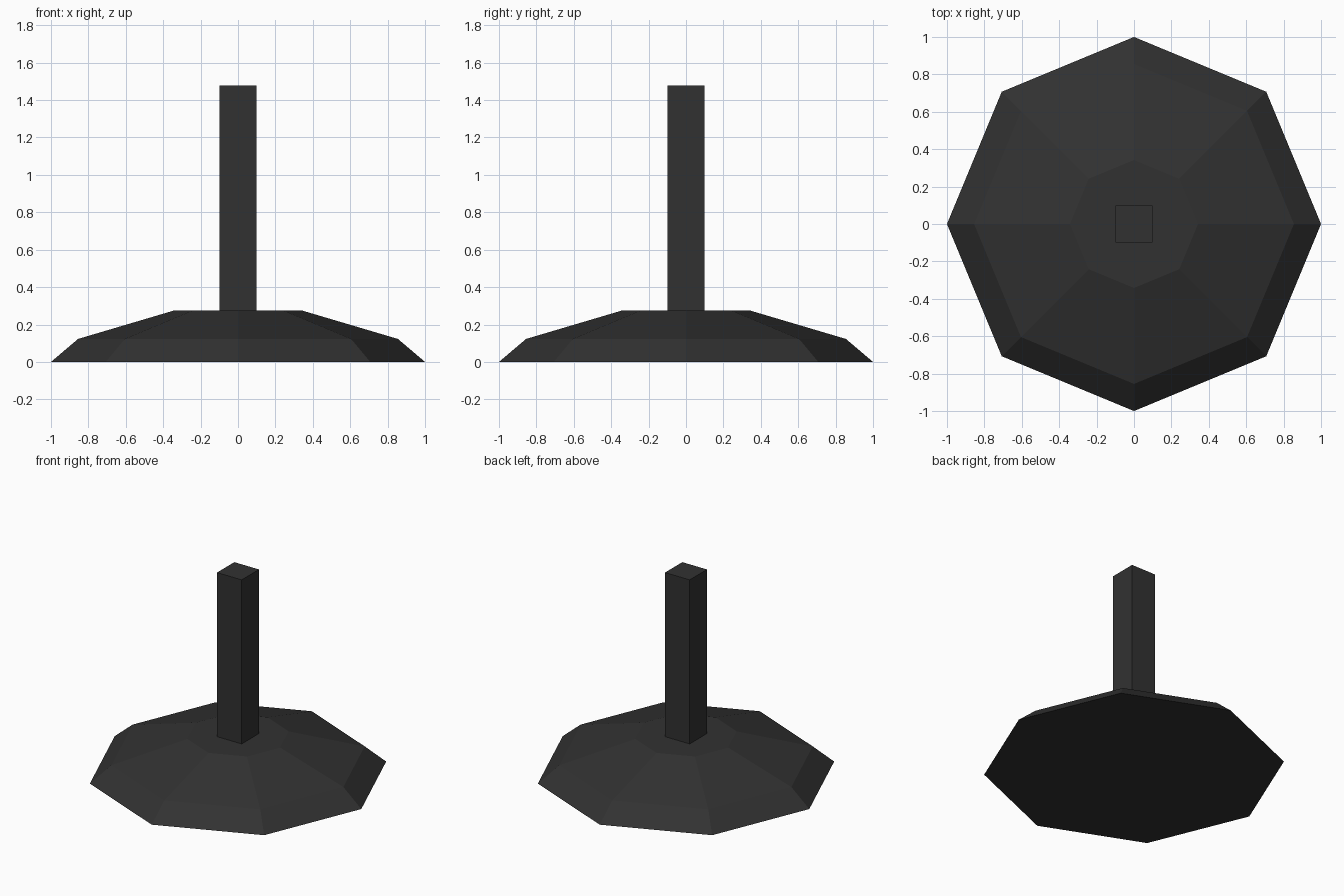
import bpy, bmesh, math

if "Cube" in bpy.data.objects:
    bpy.data.objects.remove(bpy.data.objects["Cube"])

mat = bpy.data.materials.new("dark grey")
mat.diffuse_color = (0.031, 0.031, 0.031, 1)
mat.use_nodes = True
mat.node_tree.nodes["Principled BSDF"].inputs["Base Color"].default_value = mat.diffuse_color


def loft(name, sides, profile, turn=0.0):
    """Stack regular polygon rings (radius, z), bridge them and cap both ends."""
    bm = bmesh.new()
    rings = []
    for r, z in profile:
        angles = [turn + 2 * math.pi * i / sides for i in range(sides)]
        rings.append([bm.verts.new((r * math.cos(a), r * math.sin(a), z)) for a in angles])
    for low, high in zip(rings, rings[1:]):
        for i in range(sides):
            j = (i + 1) % sides
            bm.faces.new((low[i], low[j], high[j], high[i]))
    bm.faces.new(rings[0][::-1])
    bm.faces.new(rings[-1])
    bmesh.ops.recalc_face_normals(bm, faces=bm.faces)
    mesh = bpy.data.meshes.new(name)
    bm.to_mesh(mesh)
    bm.free()
    mesh.materials.append(mat)
    obj = bpy.data.objects.new(name, mesh)
    bpy.context.collection.objects.link(obj)
    return obj


# Octagonal stepped base, corners on the axes
loft("base", 8, [(1.0, 0), (0.855, 0.123), (0.342, 0.275)])

# Square upright post
loft("post", 4, [(0.1 * math.sqrt(2), 0.275), (0.1 * math.sqrt(2), 1.478)], math.pi / 4)
